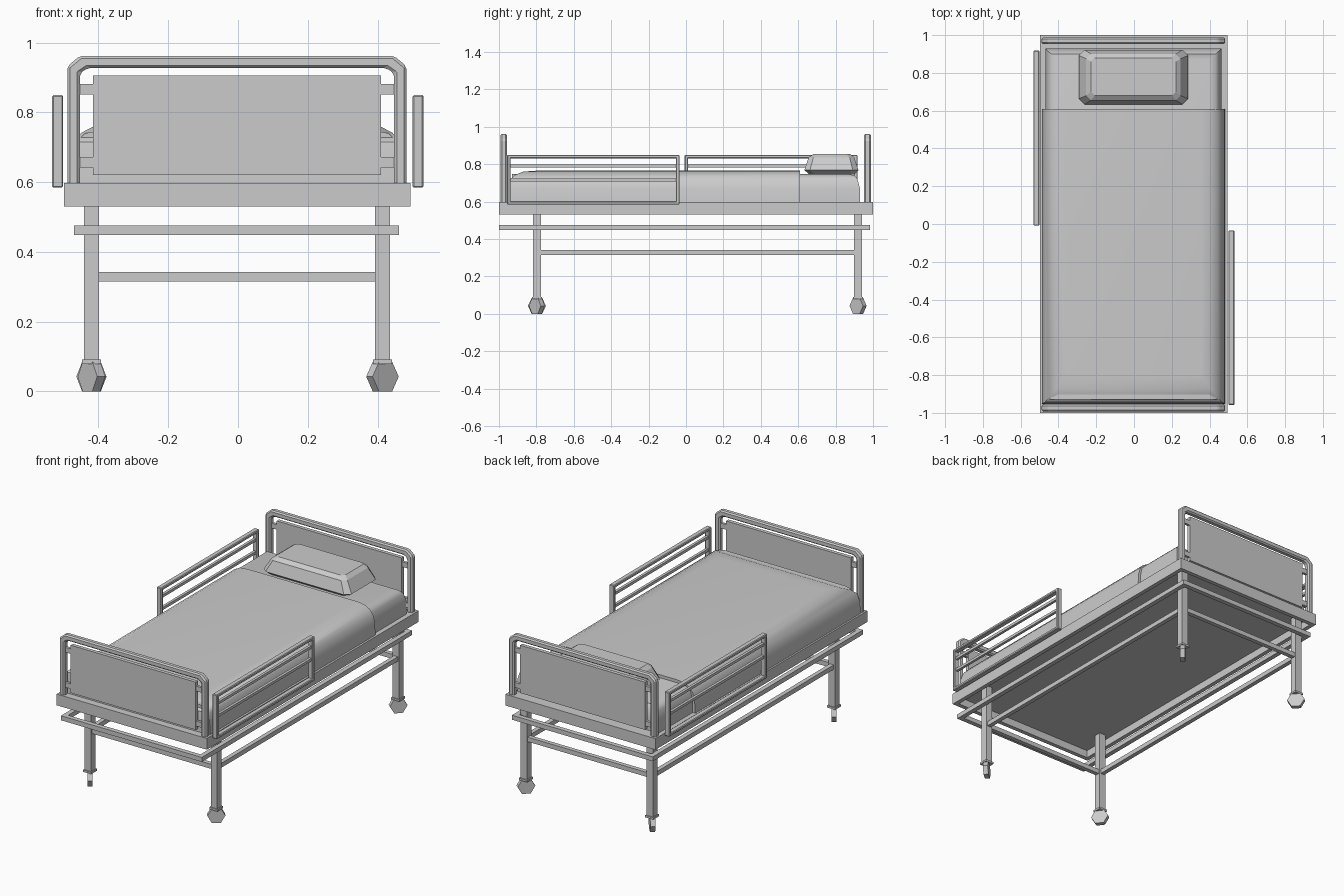
import bpy, bmesh, math
from mathutils import Matrix

if "Cube" in bpy.data.objects:
    bpy.data.objects.remove(bpy.data.objects["Cube"])

CX = -0.003  # slight sideways offset of the frame


def make(name, verts, faces, bevel=0.0, smooth=False):
    me = bpy.data.meshes.new(name)
    me.from_pydata(verts, [], faces)
    bm = bmesh.new()
    bm.from_mesh(me)
    bmesh.ops.recalc_face_normals(bm, faces=bm.faces)
    bm.to_mesh(me)
    bm.free()
    ob = bpy.data.objects.new(name, me)
    bpy.context.collection.objects.link(ob)
    if bevel:
        m = ob.modifiers.new("bevel", 'BEVEL')
        m.width, m.segments = bevel, 1
    if smooth:
        bpy.ops.object.select_all(action='DESELECT')
        ob.select_set(True)
        bpy.context.view_layer.objects.active = ob
        bpy.ops.object.shade_smooth_by_angle(angle=math.radians(35))
    return ob


def loft(name, rings, **kw):
    """Stack closed rings of equal length into a capped solid."""
    n = len(rings[0])
    verts = [v for r in rings for v in r]
    faces = [(k * n + i, k * n + (i + 1) % n, (k + 1) * n + (i + 1) % n, (k + 1) * n + i)
             for k in range(len(rings) - 1) for i in range(n)]
    faces += [tuple(range(n)), tuple(range(len(verts) - n, len(verts)))]
    return make(name, verts, faces, **kw)


def rect(x0, x1, y0, y1, z, c=0.0):
    if not c:
        return [(x0, y0, z), (x1, y0, z), (x1, y1, z), (x0, y1, z)]
    return [(x0 + c, y0, z), (x1 - c, y0, z), (x1, y0 + c, z), (x1, y1 - c, z),
            (x1 - c, y1, z), (x0 + c, y1, z), (x0, y1 - c, z), (x0, y0 + c, z)]


def box(name, x0, x1, y0, y1, z0, z1, **kw):
    return loft(name, [rect(x0, x1, y0, y1, z0), rect(x0, x1, y0, y1, z1)], **kw)


def ring_frame(name, x0, x1, y0, y1, z0, z1, w):
    """Rectangular frame of four bars with mitred corners."""
    v = []
    for z in (z0, z1):
        v += rect(x0, x1, y0, y1, z) + rect(x0 + w, x1 - w, y0 + w, y1 - w, z)
    f = []
    for i in range(4):
        j = (i + 1) % 4
        f += [(i, j, j + 4, i + 4), (i + 8, j + 8, j + 12, i + 12),
              (i, j, j + 8, i + 8), (i + 4, j + 4, j + 12, i + 12)]
    return make(name, v, f)


# Bed deck: hollow rim with a panel inside
ring_frame("deck_rim", CX - .495, CX + .497, -1, 1, .53, .597, .025)
box("deck_panel", CX - .475, CX + .477, -.98, .98, .575, .595)

# Lower outer ring and leg stretchers
ring_frame("lower_ring", CX - .467, CX + .464, -1, .985, .448, .475, .028)
LX, LY = .417, (-.797, .92)
for s in (-1, 1):
    x = CX + s * LX
    box("side_stretcher", x - .013, x + .013, LY[0], LY[1], .315, .342)
for y in LY:
    box("end_stretcher", CX - LX, CX + LX, y - .013, y + .013, .315, .342)

# Legs and swivelled six-sided casters
for s in (-1, 1):
    for y, turn in zip(LY, (55 if s < 0 else 40, 48)):
        x = CX + s * LX
        box("leg", x - .021, x + .021, y - .021, y + .021, .088, .578)
        box("caster_collar", x - .027, x + .027, y - .027, y + .027, .079, .091)
        rings = [[(.049 * math.cos(a * math.pi / 3), t, .0425 + .049 * math.sin(a * math.pi / 3))
                  for a in range(6)] for t in (-.014, .014)]
        wheel = loft("caster_wheel", rings)
        wheel.data.transform(Matrix.Translation((x, y, 0)) @
                             Matrix.Rotation(math.radians(s * turn), 4, 'Z'))

# Mattress (hx, y end, z layers)
loft("mattress", [rect(CX - h, CX + h, -.93, y, z) for h, y, z in
                  [(.466, .93, .59), (.466, .93, .67), (.455, .917, .72),
                   (.435, .9, .74), (.40, .87, .747)]], smooth=True)

# Blanket with rolled sides and foot end
loft("blanket", [rect(CX - h, CX + h, y, .61, z) for h, y, z in
                 [(.485, -.953, .592), (.481, -.95, .67), (.468, -.943, .715),
                  (.445, -.915, .742), (.41, -.87, .76), (.36, -.80, .765)]], smooth=True)

# Pillow
loft("pillow", [rect(CX - h, CX + h, y0, y1, z, c) for h, y0, y1, z, c in
                [(.255, .66, .90, .745, .025), (.289, .633, .922, .768, .03),
                 (.25, .655, .90, .835, .025), (.225, .68, .88, .853, .02)]])

# Head and foot ends: chamfered arch, panel, cross bars
half_out = [(.486, .59), (.486, .932), (.45, .962)]
half_in = [(.45, .59), (.45, .912), (.428, .927)]


def arch(half):
    return [(-x, z) for x, z in half] + [(x, z) for x, z in reversed(half)]


for label, yc in (("foot", -.974), ("head", .970)):
    pairs = list(zip(arch(half_out), arch(half_in)))
    rings = [[(CX + o[0], yc - .018, o[1]), (CX + o[0], yc + .018, o[1]),
              (CX + i[0], yc + .018, i[1]), (CX + i[0], yc - .018, i[1])] for o, i in pairs]
    loft(label + "_arch", rings, bevel=.008)
    box(label + "_panel", CX - .413, CX + .413, yc - .011, yc + .011, .62, .905)
    for z in (.657, .866):
        box(label + "_cross_bar", CX - .46, CX + .46, yc - .008, yc + .008, z - .015, z + .015)

# Side rails: right one near the foot, left one near the head
for label, x, y0, y1 in (("right", .516, -.957, -.034), ("left", -.517, -.008, .918)):
    for y in (y0, y1 - .02):
        box(label + "_rail_post", x - .016, x + .016, y, y + .02, .584, .849, bevel=.004)
    for z in (.584, .831):
        box(label + "_rail_bar", x - .016, x + .016, y0, y1, z, z + .018, bevel=.004)
    for z in (.715, .79):
        box(label + "_rail_slat", x - .008, x + .008, y0 + .01, y1 - .01, z - .008, z + .008)
